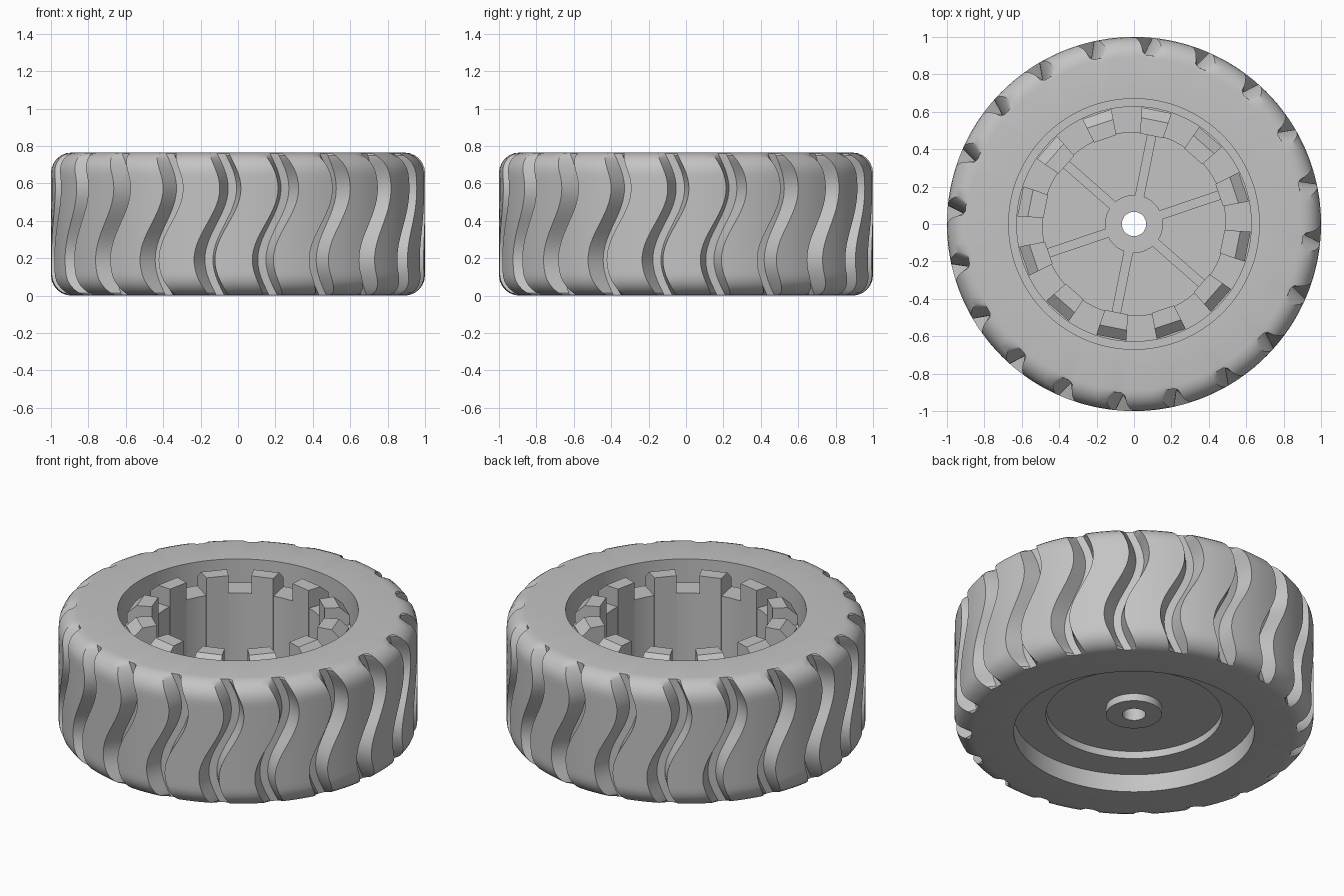
import bpy, bmesh
from math import sin, cos, pi, radians, sqrt

cube = bpy.data.objects.get("Cube")
if cube:
    bpy.data.objects.remove(cube, do_unlink=True)

HEIGHT = 0.765
BLOCKS = 20
FILLET = 0.11

# One flat grey for the whole wheel
grey = bpy.data.materials.new("plain_grey")
grey.use_nodes = True
colour = (0.55, 0.55, 0.55, 1)
grey.diffuse_color = colour
grey.node_tree.nodes["Principled BSDF"].inputs["Base Color"].default_value = colour


def finish(name, bm):
    bmesh.ops.recalc_face_normals(bm, faces=bm.faces)
    mesh = bpy.data.meshes.new(name)
    bm.to_mesh(mesh)
    bm.free()
    mesh.materials.append(grey)
    ob = bpy.data.objects.new(name, mesh)
    bpy.context.collection.objects.link(ob)
    bpy.ops.object.select_all(action="DESELECT")
    ob.select_set(True)
    bpy.context.view_layer.objects.active = ob
    bpy.ops.object.shade_smooth_by_angle(angle=radians(30))
    return ob


def skin(name, columns, ring):
    """Join closed point columns into a solid, as a full ring or a capped piece."""
    bm = bmesh.new()
    cols = [[bm.verts.new((r * cos(a), r * sin(a), z)) for r, a, z in c] for c in columns]
    n = len(cols[0])
    for i in range(len(cols) - (0 if ring else 1)):
        c, d = cols[i], cols[(i + 1) % len(cols)]
        for j in range(n):
            k = (j + 1) % n
            bm.faces.new((c[j], d[j], d[k], c[k]))
    if not ring:
        bm.faces.new(cols[0])
        bm.faces.new(cols[-1])
    return finish(name, bm)


def sweep(name, profile, start=0.0, span=2 * pi, steps=96):
    ring = span > 6
    count = steps if ring else steps + 1
    cols = [[(r, start + span * i / steps, z) for r, z in profile] for i in range(count)]
    return skin(name, cols, ring)


# Tyre: rounded shoulders with S-shaped tread grooves
def outer_radius(z):
    d = max(0.0, FILLET - min(z, HEIGHT - z))
    return 1 - FILLET + sqrt(max(0.0, FILLET ** 2 - d ** 2))


def tread_rows():
    arc = [FILLET * (1 - cos(pi / 2 * i / 6)) for i in range(7)]
    middle = [FILLET + (HEIGHT - 2 * FILLET) * i / 20 for i in range(1, 20)]
    return arc + middle + [HEIGHT - z for z in reversed(arc)]


def groove_column(base, offset, deep):
    points = []
    for z in tread_rows():
        a = radians(base + offset - 6.3 - 4 * sin(2 * pi * z / HEIGHT))
        r = outer_radius(z)
        points.append((min(r, 0.905) if deep else r, a, z))
    end = radians(base + offset - 6.3)
    return points + [(0.67, end, HEIGHT), (0.67, end, 0)]


pitch = 360 / BLOCKS
columns = []
for b in range(BLOCKS):
    base = -90 + b * pitch
    for offset, deep in ((-3.3, False), (-1, True), (1.8, True), (3.2, False),
                         (6, False), (9, False), (12, False)):
        columns.append(groove_column(base, offset, deep))
skin("tyre", columns, True)

# Hub: web, drum and centre boss with a through hole
hub_profile = [
    (0.065, 0.11), (0.155, 0.11), (0.155, 0.155), (0.49, 0.155), (0.49, 0.11),
    (0.675, 0.11), (0.675, 0.5), (0.63, 0.5), (0.63, 0.64), (0.49, 0.64),
    (0.49, 0.2), (0.155, 0.2), (0.155, 0.26), (0.065, 0.26)]
sweep("hub", hub_profile)

# Twelve lugs with outer chamfers around the drum
lug_profile = [(0.485, 0.19), (0.485, 0.75), (0.57, 0.75), (0.625, 0.7), (0.625, 0.19)]
for i in range(12):
    sweep("lug", lug_profile, radians(18.7 - 7.5 + 30 * i), radians(15), 1)

# Six spokes between the boss and the drum
for i in range(6):
    a = radians(18.7 + 60 * i)
    bm = bmesh.new()
    bmesh.ops.create_cube(bm, size=1)
    for v in bm.verts:
        r, w = 0.32 + 0.35 * v.co.x, 0.05 * v.co.y
        v.co = (r * cos(a) - w * sin(a), r * sin(a) + w * cos(a), 0.22 + 0.07 * v.co.z)
    finish("spoke", bm)
